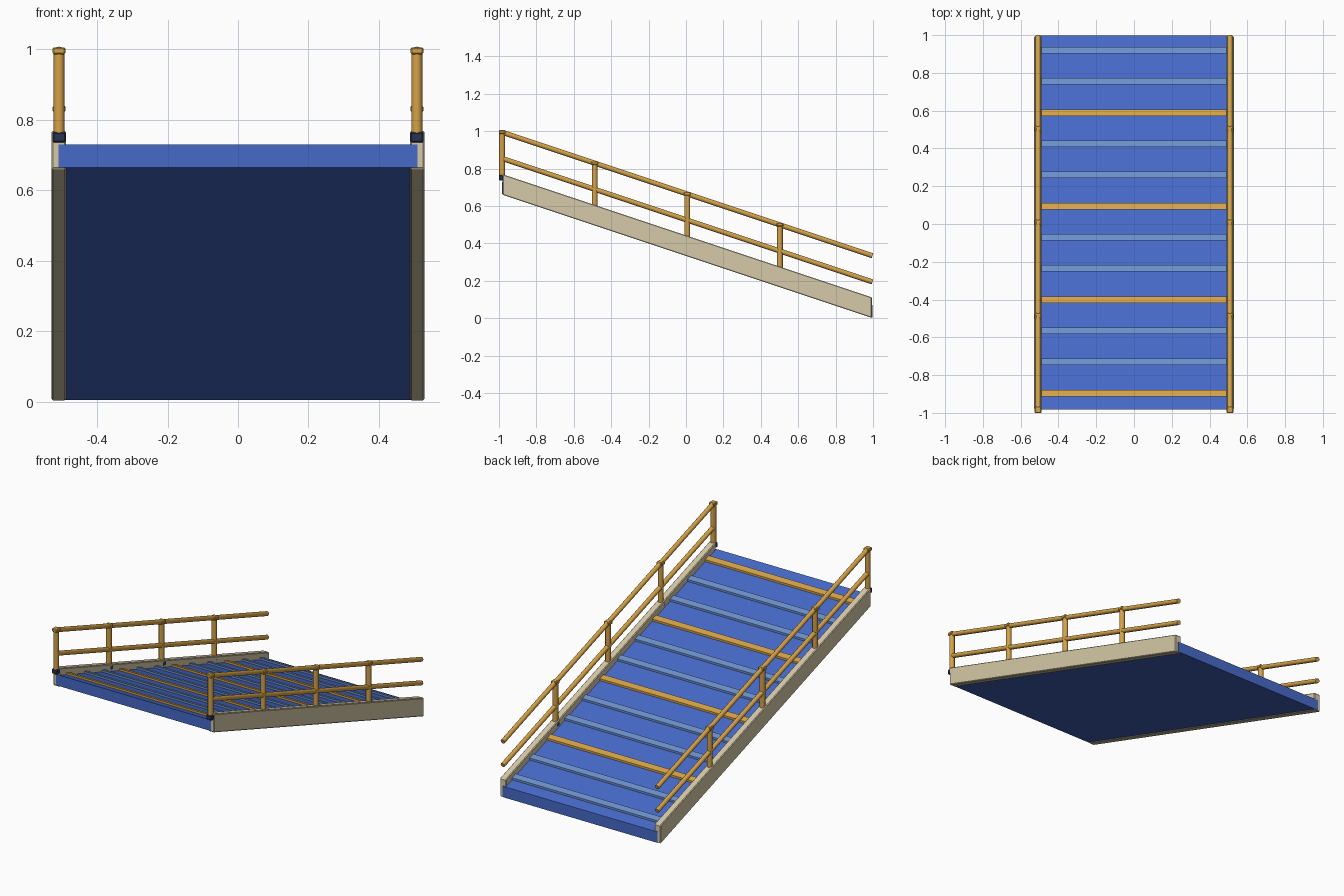
import bpy, bmesh, math
from mathutils import Vector

if "Cube" in bpy.data.objects:
    bpy.data.objects.remove(bpy.data.objects["Cube"])

SLOPE = -1 / 3            # rise over run of the ramp
Y0, Y1 = -0.983, 0.997    # high end and low end


def lin(c):
    return c / 12.92 if c <= 0.04045 else ((c + 0.055) / 1.055) ** 2.4


def material(name, r, g, b):
    m = bpy.data.materials.new(name)
    m.diffuse_color = (lin(r / 255), lin(g / 255), lin(b / 255), 1)
    m.use_nodes = True
    m.node_tree.nodes["Principled BSDF"].inputs["Base Color"].default_value = m.diffuse_color
    return m


BLUE = material("deck blue", 70, 106, 200)
PALE = material("pale blue grip", 108, 145, 205)
GOLD = material("golden yellow", 213, 162, 72)
BEIGE = material("beige side", 214, 202, 168)
NAVY = material("dark navy", 42, 52, 82)


def finish(bm, name, mat):
    bmesh.ops.recalc_face_normals(bm, faces=bm.faces)
    me = bpy.data.meshes.new(name)
    bm.to_mesh(me)
    bm.free()
    me.materials.append(mat)
    ob = bpy.data.objects.new(name, me)
    bpy.context.collection.objects.link(ob)
    return ob


def box(name, mat, x, y, z, bevel=0.0, shear=0.0):
    """Box from (min, max) ranges; shear tilts it along y, with z given at y = 0."""
    bm = bmesh.new()
    bmesh.ops.create_cube(bm, size=1)
    for v in bm.verts:
        v.co = Vector([r[0] + (c + 0.5) * (r[1] - r[0]) for c, r in zip(v.co, (x, y, z))])
    if bevel:
        bmesh.ops.bevel(bm, geom=bm.edges[:], offset=bevel, segments=1, affect='EDGES')
    for v in bm.verts:
        v.co.z += shear * v.co.y
    return finish(bm, name, mat)


def tube(name, mat, a, b, radius, sides=12):
    a, b = Vector(a), Vector(b)
    bm = bmesh.new()
    bmesh.ops.create_cone(bm, cap_ends=True, segments=sides, radius1=radius,
                          radius2=radius, depth=(b - a).length)
    rot = (b - a).to_track_quat('Z', 'Y')
    for v in bm.verts:
        v.co = rot @ v.co + (a + b) / 2
    ob = finish(bm, name, mat)
    for p in ob.data.polygons:
        p.use_smooth = len(p.vertices) == 4
    return ob


# sloping deck
box("deck", BLUE, (-0.51, 0.51), (Y0, Y1), (0.337, 0.402), shear=SLOPE)

# cross strips: every third one is golden
for i in range(12):
    y = -0.895 + 0.165 * i
    gold = i % 3 == 0
    box("golden_strip" if gold else "grip_strip", GOLD if gold else PALE,
        (-0.49, 0.49), (y - 0.017, y + 0.017), (0.395, 0.414), shear=SLOPE)

for s, side in ((-1, "left"), (1, "right")):
    # side boards
    x = sorted((s * 0.489, s * 0.529))
    box(side + "_side_board", BEIGE, x, (Y0 + 0.002, Y1 - 0.003), (0.333, 0.443),
        bevel=0.004, shear=SLOPE)
    px = s * 0.508

    # posts with caps, and a collar at each foot
    for k in range(4):
        y = Y0 + 0.495 * k
        rail_z = 0.667 + SLOPE * y
        foot = 0.443 + SLOPE * y
        tube(side + "_post", GOLD, (px, y, foot - 0.02), (px, y, rail_z), 0.0155)
        box(side + "_post_cap", GOLD, (px - 0.018, px + 0.018), (y - 0.018, y + 0.018),
            (rail_z - 0.009, rail_z + 0.011), bevel=0.004)
        box(side + "_post_collar", NAVY, (px - 0.019, px + 0.019), (y - 0.017, y + 0.017),
            (foot - 0.035, foot - 0.006), bevel=0.004)

    # upper and lower handrails
    for name, z in (("upper_rail", 0.667), ("lower_rail", 0.527)):
        tube(side + "_" + name, GOLD, (px, Y0, z + SLOPE * Y0), (px, Y1, z + SLOPE * Y1), 0.0135)
